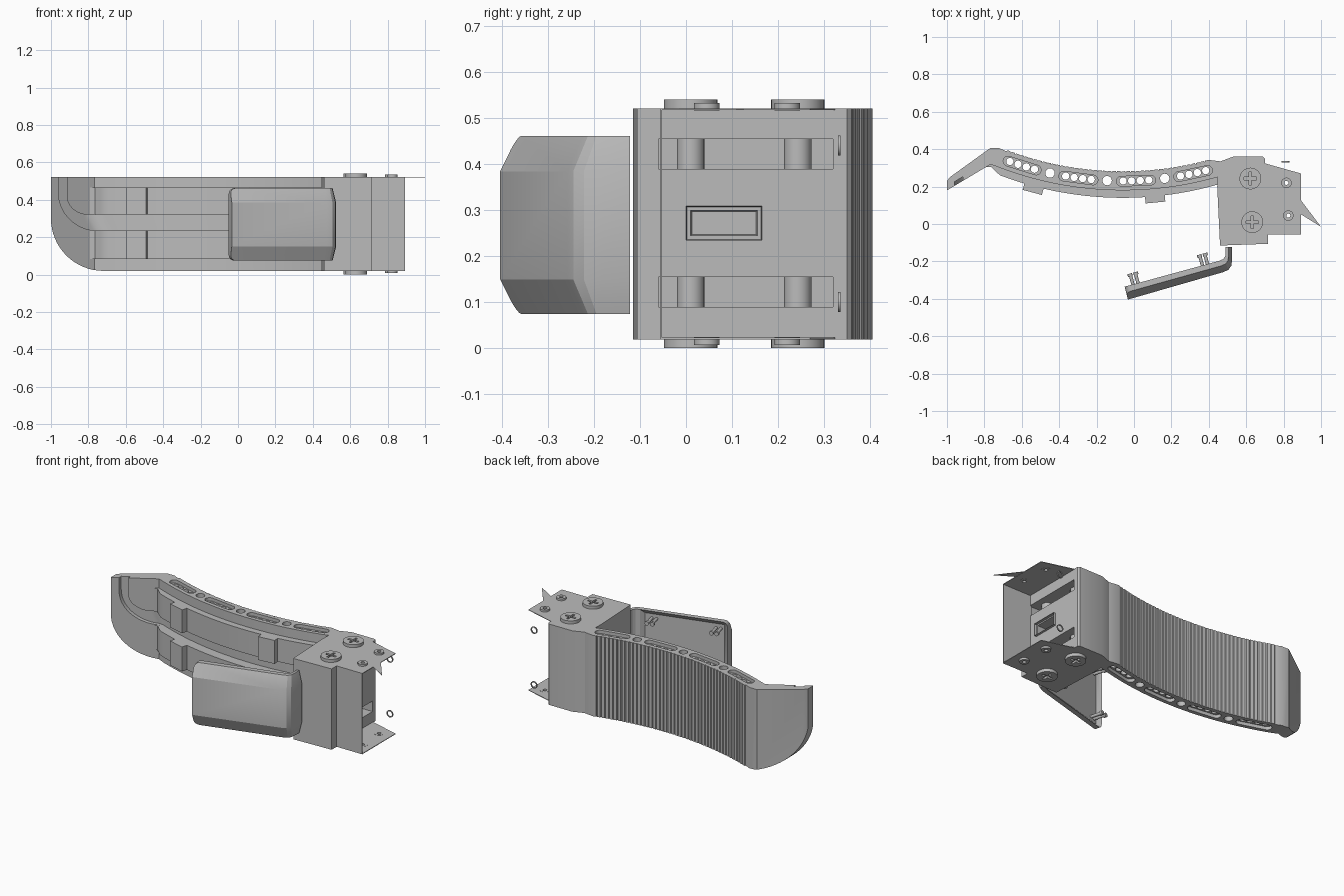
import bpy, bmesh, math
from math import sin, cos, pi
from mathutils import Matrix, Vector

cube = bpy.data.objects.get("Cube")
if cube:
    bpy.data.objects.remove(cube, do_unlink=True)

grey = bpy.data.materials.new("plain grey")
grey.use_nodes = True
grey.diffuse_color = (0.5, 0.5, 0.5, 1)
grey.node_tree.nodes["Principled BSDF"].inputs["Base Color"].default_value = (0.5, 0.5, 0.5, 1)

BOTTOM, TOP, MID = 0.02, 0.522, 0.271
CX, CY, R = -0.06, 2.03, 1.8          # centre and radius of the handle's arc


def finish(name, bm):
    bmesh.ops.recalc_face_normals(bm, faces=bm.faces)
    mesh = bpy.data.meshes.new(name)
    bm.to_mesh(mesh)
    bm.free()
    mesh.materials.append(grey)
    ob = bpy.data.objects.new(name, mesh)
    bpy.context.collection.objects.link(ob)
    return ob


def xy(u, v, w):
    return u, v, w


def xz(u, v, w):
    return u, w, v


def yz(u, v, w):
    return w, u, v


def add_prism(bm, pts, lo, hi, place=xy):
    ends = [[bm.verts.new(place(u, v, w)) for u, v in pts] for w in (lo, hi)]
    caps = [bm.faces.new(e) for e in ends]
    for i in range(len(pts)):
        j = (i + 1) % len(pts)
        bm.faces.new((ends[0][i], ends[0][j], ends[1][j], ends[1][i]))
    return caps


def prism(name, pts, lo, hi, place=xy):
    bm = bmesh.new()
    add_prism(bm, pts, lo, hi, place)
    return finish(name, bm)


def loft(bm, rings):
    n = len(rings[0])
    for a, b in zip(rings, rings[1:]):
        for i in range(n):
            j = (i + 1) % n
            bm.faces.new((a[i], a[j], b[j], b[i]))
    return bm.faces.new(rings[0]), bm.faces.new(rings[-1])


def rect(x0, x1, y0, y1):
    return [(x0, y0), (x1, y0), (x1, y1), (x0, y1)]


def stadium(x, y, angle, half, r, n=10):
    pts = []
    for side in (1, -1):
        for i in range(n + 1):
            a = -pi / 2 + pi * i / n
            u, v = side * (half + r * cos(a)), side * r * sin(a)
            pts.append((x + u * cos(angle) - v * sin(angle), y + u * sin(angle) + v * cos(angle)))
    return pts


def circle(x, y, r, n=24):
    return [(x + r * cos(2 * pi * i / n), y + r * sin(2 * pi * i / n)) for i in range(n)]


def cut(ob, cutter):
    cutter.hide_render = True
    mod = ob.modifiers.new("cut", 'BOOLEAN')
    mod.operation, mod.solver, mod.object = 'DIFFERENCE', 'EXACT', cutter
    bpy.context.view_layer.objects.active = ob
    bpy.ops.object.modifier_apply(modifier=mod.name)
    bpy.data.objects.remove(cutter, do_unlink=True)


def arc(theta, r):
    return CX + r * sin(theta), CY - r * cos(theta)


def floor_y(x):
    return min(0.18 + 0.595 * (x + 1), CY - math.sqrt((R + 0.05) ** 2 - (x - CX) ** 2))


# Curved handle with a finely grooved back
xs = [-1 + 1.46 * i / 50 for i in range(51)]
outline = [(x, floor_y(x)) for x in xs] + [(0.46, 0.335)]
teeth, start, stop = 44, 0.265, -0.365
step = (stop - start) / teeth
for i in range(teeth):
    for part, depth in ((0, 0), (0.7, 0), (0.85, 0.007)):
        outline.append(arc(start + step * (i + part), R - 0.052 + depth))
outline += [(-0.72, 0.405), (-0.77, 0.405), (-0.985, 0.25), (-1, 0.23)]
handle = prism("handle", outline, BOTTOM, TOP)

# Rounded lower corner of the handle and the recessed slots on both sides
bm = bmesh.new()
corner = [(-0.72 + 0.28 * cos(a), 0.3 + 0.28 * sin(a)) for a in (pi + pi / 2 * i / 16 for i in range(17))]
add_prism(bm, [(-1.1, 0.3)] + corner + [(-0.72, -0.1), (-1.1, -0.1)], 0, 0.7, xz)
stations = [(k, -0.0465 + k * 0.0857) for k in range(-3, 4)]
for k, t in stations:
    if k % 2:
        for z in (BOTTOM, TOP):
            add_prism(bm, stadium(*arc(t, R), t, 0.079, 0.026), z - 0.02, z + 0.02)
cut(handle, finish("recess_cutter", bm))

# Through holes
bm = bmesh.new()
for k, t in stations:
    for d in ((-1.5, -0.5, 0.5, 1.5) if k % 2 else (0,)):
        add_prism(bm, circle(*arc(t + d * 0.0255, R), 0.0195 if k % 2 else 0.025), -0.1, 0.7)
cut(handle, finish("hole_cutter", bm))


# Strips that follow the front of the handle
def ribbon(name, low, high, back, front):
    bm = bmesh.new()
    rings = []
    for (xa, za), (xb, zb) in zip(low, high):
        ya, yb = floor_y(xa), floor_y(xb)
        rings.append([bm.verts.new(p) for p in (
            (xa, ya + back, za), (xa, ya - front(xa), za),
            (xb, yb - front(xb), zb), (xb, yb + back, zb))])
    loft(bm, rings)
    return finish(name, bm)


def bend(cx, cz, rx, rz):
    turn = [(cx - rx * sin(a), cz - rz * cos(a)) for a in (pi / 2 * i / 14 for i in range(15))]
    run = [(0.5 + (cx - 0.5) * i / 30, cz - rz) for i in range(30)]
    return run + turn + [(cx - rx, 0.6)]


def level(z):
    return [(0.46 - 1.25 * i / 50, z) for i in range(51)]


def ramp(x):
    return 0.04 * min(1, max(0.02, (x + 0.79) / 0.07))


# Groove that turns up at the end, between two raised bands
groove = ribbon("groove_cutter", bend(-0.75, 0.44, 0.21, 0.205), bend(-0.8, 0.42, 0.115, 0.1),
                0.022, lambda x: 0.1)
cut(handle, groove)
ribbon("upper_band", level(0.32), level(0.465), 0.01, ramp)
ribbon("lower_band", level(0.083), level(0.235), 0.01, ramp)

# Locating tabs on the bands
for x in (-0.525, 0.108):
    for z0, z1 in ((0.32, 0.465), (0.083, 0.235)):
        turn = Matrix.Translation((x, floor_y(x), 0)) @ Matrix.Rotation(math.asin((x - CX) / R), 4, 'Z')
        prism("tab", rect(-0.053, 0.053, -0.073, 0.005), z0, z1,
              lambda u, v, w: turn @ Vector((u, v, w)))

# Housing block with two slots and a socket opening in its end
block = [(0.46, -0.115), (0.717, -0.106), (0.717, -0.055), (0.7, -0.055), (0.7, 0.35),
         (0.69, 0.36), (0.53, 0.36), (0.45, 0.33), (0.445, 0.2)]
housing = prism("housing", block, BOTTOM, TOP)
bm = bmesh.new()
for z in (0.1225, 0.4225):
    add_prism(bm, rect(-0.06, 0.32, z - 0.0325, z + 0.0325), 0.54, 0.8, yz)
add_prism(bm, rect(0.01, 0.155, 0.245, 0.3), 0.61, 0.8, yz)
cut(housing, finish("slot_cutter", bm))

# Framed socket
bm = bmesh.new()
cap = add_prism(bm, rect(0, 0.165, 0.235, 0.31), 0.6, 0.715, yz)[1]
bmesh.ops.recalc_face_normals(bm, faces=bm.faces)
bmesh.ops.inset_region(bm, faces=[cap], thickness=0.018)
bmesh.ops.translate(bm, verts=cap.verts, vec=(-0.09, 0, 0))
finish("socket", bm)

# Open end of the housing: thin front wall, side plates and a pointed tip
prism("front_wall", rect(0.69, 0.893, -0.057, -0.052), BOTTOM, TOP)
for z, inward in ((TOP, -1), (BOTTOM, 1)):
    plate = prism("side_plate", [(0.69, -0.055), (0.893, -0.055), (0.893, 0.27), (0.69, 0.327)],
                  z, z + inward * 0.004)
    bm = bmesh.new()
    for x, y in ((0.815, 0.22), (0.825, 0.045)):
        add_prism(bm, circle(x, y, 0.011, 16), z - 0.05, z + 0.05)
    cut(plate, finish("plate_cutter", bm))
prism("pointed_tip", [(0.89, 0.053), (1, -0.015), (0.89, 0.13)], TOP - 0.002, TOP)


def ring(name, x, y, outer, inner, lo, hi, place):
    bm = bmesh.new()
    loops = [[bm.verts.new(place(u, v, w)) for u, v in circle(x, y, r)]
             for r, w in ((outer, lo), (outer, hi), (inner, hi), (inner, lo))]
    for a, b in zip(loops, loops[1:] + loops[:1]):
        for i in range(24):
            j = (i + 1) % 24
            bm.faces.new((a[i], a[j], b[j], b[i]))
    return finish(name, bm)


# Eyelets, cross-head screws and screw posts on both sides
for side in (1, -1):
    def mirror(u, v, w, s=side):
        return u, v, MID + s * w
    for x, y in ((0.815, 0.22), (0.825, 0.045)):
        ring("eyelet", x, y, 0.028, 0.011, 0.246, 0.263, mirror)
    for x, y in ((0.622, 0.243), (0.632, 0.01)):
        screw = prism("screw_head", circle(x, y, 0.058, 32), 0.24, 0.27, mirror)
        a, b = 0.034, 0.007
        cross = [(-a, -b), (-b, -b), (-b, -a), (b, -a), (b, -b), (a, -b),
                 (a, b), (b, b), (b, a), (-b, a), (-b, b), (-a, b)]
        cut(screw, prism("cross_cutter", [(x + u, y + v) for u, v in cross], 0.256, 0.3, mirror))
        prism("screw_post", circle(x, y, 0.03), 0.09, 0.245, mirror)
    ring("loose_ring", 0.81, MID + side * 0.17, 0.022, 0.016, 0.33, 0.336, xz)

# Tilted pad with a bent arm, swept as one chamfered section
inner = [(-0.05, -0.335), (0.455, -0.197), (0.478, -0.187), (0.488, -0.172), (0.49, -0.15), (0.49, -0.122)]
outer = [(-0.033, -0.404), (0.475, -0.258), (0.505, -0.245), (0.521, -0.222), (0.525, -0.18), (0.525, -0.122)]
bm = bmesh.new()
rings = []
for p, q in zip(inner, outer):
    section = ((0, 0.075), (0.45, 0.075), (1, 0.15), (1, 0.385), (0.45, 0.462), (0, 0.462))
    rings.append([bm.verts.new((*Vector(p).lerp(Vector(q), t), z)) for t, z in section])
end = loft(bm, rings)[0]
bmesh.ops.recalc_face_normals(bm, faces=bm.faces)
back = next(f for f in bm.faces if all(v in f.verts for v in (rings[0][0], rings[0][5], rings[1][0])))
inward = -back.normal.copy() * 0.02
bmesh.ops.inset_region(bm, faces=[back], thickness=0.035)
bmesh.ops.translate(bm, verts=back.verts, vec=inward)
lips = [e for e in end.edges if abs(e.verts[0].co.z - e.verts[1].co.z) < 0.001]
bmesh.ops.bevel(bm, geom=lips, offset=0.03, segments=4, profile=0.5, affect='EDGES')
finish("pad", bm)

# Split pins with heads on the back of the pad
frame = Matrix.Translation((-0.05, -0.335, 0)) @ Matrix.Rotation(math.atan2(0.138, 0.505), 4, 'Z')


def on_pad(u, v, w):
    return frame @ Vector((u, w, v))


for u in (0.06, 0.445):
    for z in (0.125, 0.41):
        for d in (-0.014, 0.014):
            prism("pin", circle(u + d, z, 0.009, 12), -0.025, 0.05, on_pad)
            prism("pin_head", circle(u + d * 1.15, z, 0.013, 12), 0.045, 0.06, on_pad)

# Smooth the rounded surfaces and keep the edges crisp
bpy.ops.object.select_all(action='DESELECT')
for ob in bpy.context.scene.objects:
    if ob.type == 'MESH' and grey.name in ob.data.materials:
        ob.select_set(True)
        bpy.context.view_layer.objects.active = ob
bpy.ops.object.shade_smooth_by_angle(angle=math.radians(25))
